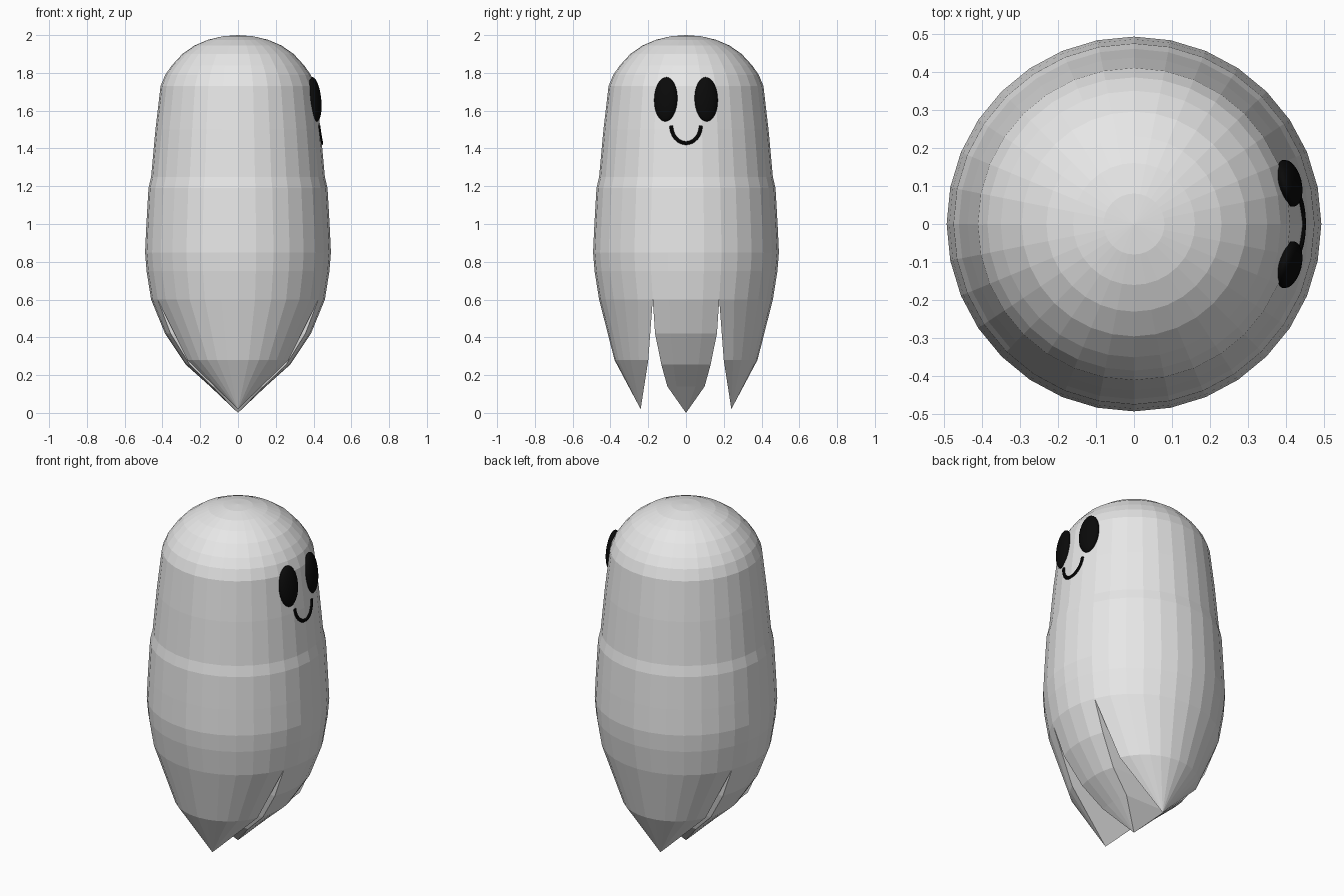
import bpy, bmesh, math
from mathutils import Vector

if "Cube" in bpy.data.objects:
    bpy.data.objects.remove(bpy.data.objects["Cube"])

SEG = 32


def material(name, col):
    m = bpy.data.materials.new(name)
    m.diffuse_color = (*col, 1)
    m.use_nodes = True
    m.node_tree.nodes["Principled BSDF"].inputs["Base Color"].default_value = m.diffuse_color
    return m


WHITE = material("pale_grey", (0.8, 0.8, 0.8))
BLACK = material("black", (0.003, 0.003, 0.003))


def loft(name, sections, mat, cap_start=None, cap_end=None):
    """Skin closed sections of equal length; optional tip points at the ends."""
    bm = bmesh.new()
    rows = [[bm.verts.new(p) for p in s] for s in sections]
    n = len(rows[0])
    for a, b in zip(rows, rows[1:]):
        for i in range(n):
            j = (i + 1) % n
            bm.faces.new((a[i], a[j], b[j], b[i]))
    for tip, row in ((cap_start, rows[0]), (cap_end, rows[-1])):
        if tip:
            t = bm.verts.new(tip)
            for i in range(n):
                bm.faces.new((row[i], row[(i + 1) % n], t))
    bmesh.ops.recalc_face_normals(bm, faces=bm.faces)
    # outward check for open shells
    c = sum((v.co for v in bm.verts), Vector()) / len(bm.verts)
    if sum((f.calc_center_median() - c).dot(f.normal) * f.calc_area() for f in bm.faces) < 0:
        bmesh.ops.reverse_faces(bm, faces=bm.faces)
    me = bpy.data.meshes.new(name)
    bm.to_mesh(me)
    bm.free()
    me.materials.append(mat)
    ob = bpy.data.objects.new(name, me)
    bpy.context.collection.objects.link(ob)
    return ob


def ring_point(i, r, z):
    a = 2 * math.pi * i / SEG
    return (r * math.cos(a), r * math.sin(a), z)


# Body: domed lathe down to the start of the ragged hem
profile = [(0.08, 1.994), (0.16, 1.975), (0.23, 1.945), (0.295, 1.9), (0.35, 1.84),
           (0.385, 1.79), (0.41, 1.73), (0.437, 1.5), (0.46, 1.25), (0.474, 1.19),
           (0.485, 1.0), (0.492, 0.85), (0.484, 0.75), (0.46, 0.6)]
loft("body", [[ring_point(i, r, z) for i in range(SEG)] for r, z in profile],
     WHITE, cap_start=(0, 0, 2))

# Side tails: ring segments shrinking to a point
for side, name in ((1, "tail_back"), (-1, "tail_front")):
    base = [ring_point(i, 0.46, 0.6) for i in range(2, 15)]
    tip = (0, 0.24 * side, 0.02)

    def section(s, z):
        return [(x * s, (0.24 + (y - 0.24) * s) * side, z) for x, y, _ in base]
    loft(name, [section(1, 0.6), section(0.63, 0.28)], WHITE, cap_end=tip)

# Middle tail: band across the body narrowing to a point
mid = [ring_point(i, 0.46, 0.6) for i in list(range(-2, 3)) + list(range(14, 19))]
steps = [(1, 1, 0.6), (0.84, 0.93, 0.42), (0.6, 0.74, 0.255), (0.32, 0.56, 0.14)]
loft("tail_middle", [[(x * sx, y * sy, z) for x, y, _ in mid] for sx, sy, z in steps],
     WHITE, cap_end=(0, 0, 0))

# Eyes: flattened ovals following the body surface
for side, name in ((1, "eye_back"), (-1, "eye_front")):
    bpy.ops.mesh.primitive_uv_sphere_add(segments=32, ring_count=16,
                                         location=(0.406, 0.107 * side, 1.66))
    eye = bpy.context.object
    eye.name = name
    eye.scale = (0.032, 0.063, 0.118)
    eye.rotation_euler = (0, math.radians(-6), math.radians(14 * side))
    eye.data.materials.append(BLACK)
    bpy.ops.object.shade_smooth()

# Mouth: round U-shaped tube
path = []
for k in range(17):
    a = math.pi * k / 16
    y, z = 0.078 * math.cos(a), 1.52 - 0.092 * math.sin(a)
    r = 0.435 + (1.5 - z) * 0.09
    path.append((math.sqrt(r * r - y * y), y, z))
tube = []
for k, p in enumerate(path):
    t = (Vector(path[min(k + 1, 16)]) - Vector(path[max(k - 1, 0)])).normalized()
    u = Vector((1, 0, 0))
    u = (u - t * u.dot(t)).normalized()
    v = t.cross(u)
    tube.append([Vector(p) + (u * math.cos(b) + v * math.sin(b)) * 0.01
                 for b in (2 * math.pi * j / 10 for j in range(10))])
loft("mouth", tube, BLACK, cap_start=path[0], cap_end=path[-1])
